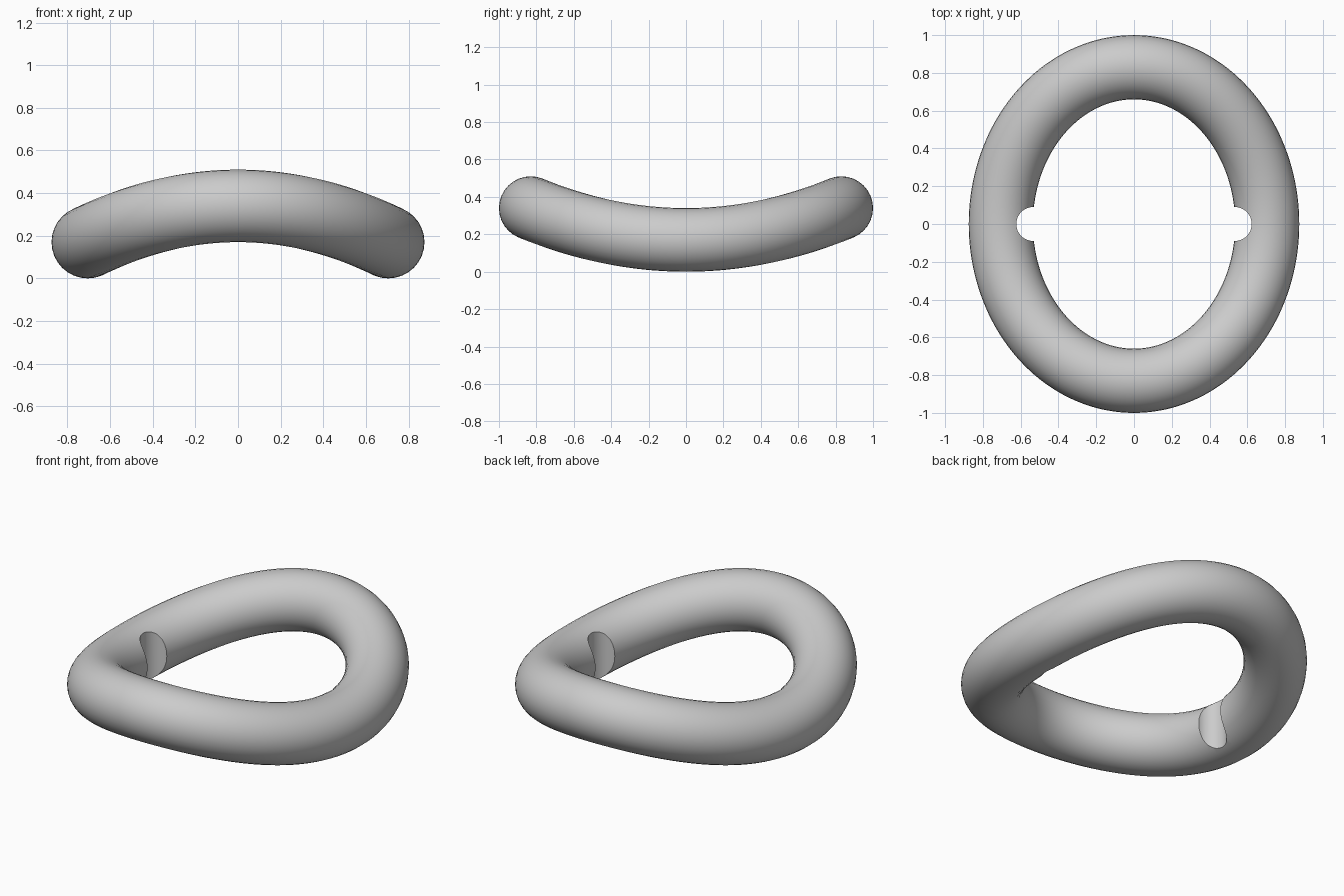
import bpy
from math import cos, sin, tau, radians

if "Cube" in bpy.data.objects:
    bpy.data.objects.remove(bpy.data.objects["Cube"], do_unlink=True)

TUBE = 0.17              # tube radius
HALF_X, HALF_Y = 0.705, 0.83
STEPS = 160

grey = bpy.data.materials.new("plain grey")
grey.use_nodes = True
colour = (0.6, 0.6, 0.6, 1)
grey.diffuse_color = colour
grey.node_tree.nodes["Principled BSDF"].inputs["Base Color"].default_value = colour

# Oval centreline that sags towards both sides, swept with a round section
curve = bpy.data.curves.new("saddle_ring", "CURVE")
curve.dimensions = "3D"
curve.twist_mode = "Z_UP"
curve.bevel_depth = TUBE
curve.bevel_resolution = 14
path = curve.splines.new("POLY")
path.points.add(STEPS - 1)
path.use_cyclic_u = True
for i, point in enumerate(path.points):
    a = tau * i / STEPS
    point.co = (HALF_X * cos(a), HALF_Y * sin(a), TUBE * (2 - cos(a) ** 2), 1)
ring = bpy.data.objects.new("saddle_ring", curve)
bpy.context.collection.objects.link(ring)
bpy.ops.object.select_all(action="DESELECT")
ring.select_set(True)
bpy.context.view_layer.objects.active = ring
bpy.ops.object.convert(target="MESH")
ring = bpy.context.object
ring.data.materials.clear()
ring.data.materials.append(grey)

# Upright round notches on the inner side, left and right
for name, side in (("left", 1), ("right", -1)):
    bpy.ops.mesh.primitive_cylinder_add(vertices=64, radius=0.09, depth=1,
                                        location=(side * 0.533, 0, TUBE))
    cutter = bpy.context.object
    cutter.name = name + "_notch_cutter"
    cutter.data.materials.append(grey)
    cutter.hide_render = True
    cut = ring.modifiers.new(name + "_notch", "BOOLEAN")
    cut.operation = "DIFFERENCE"
    cut.solver = "EXACT"
    cut.object = cutter
    bpy.ops.object.select_all(action="DESELECT")
    ring.select_set(True)
    bpy.context.view_layer.objects.active = ring
    bpy.ops.object.modifier_apply(modifier=cut.name)
    bpy.data.objects.remove(cutter, do_unlink=True)

bpy.ops.object.shade_smooth_by_angle(angle=radians(30))
